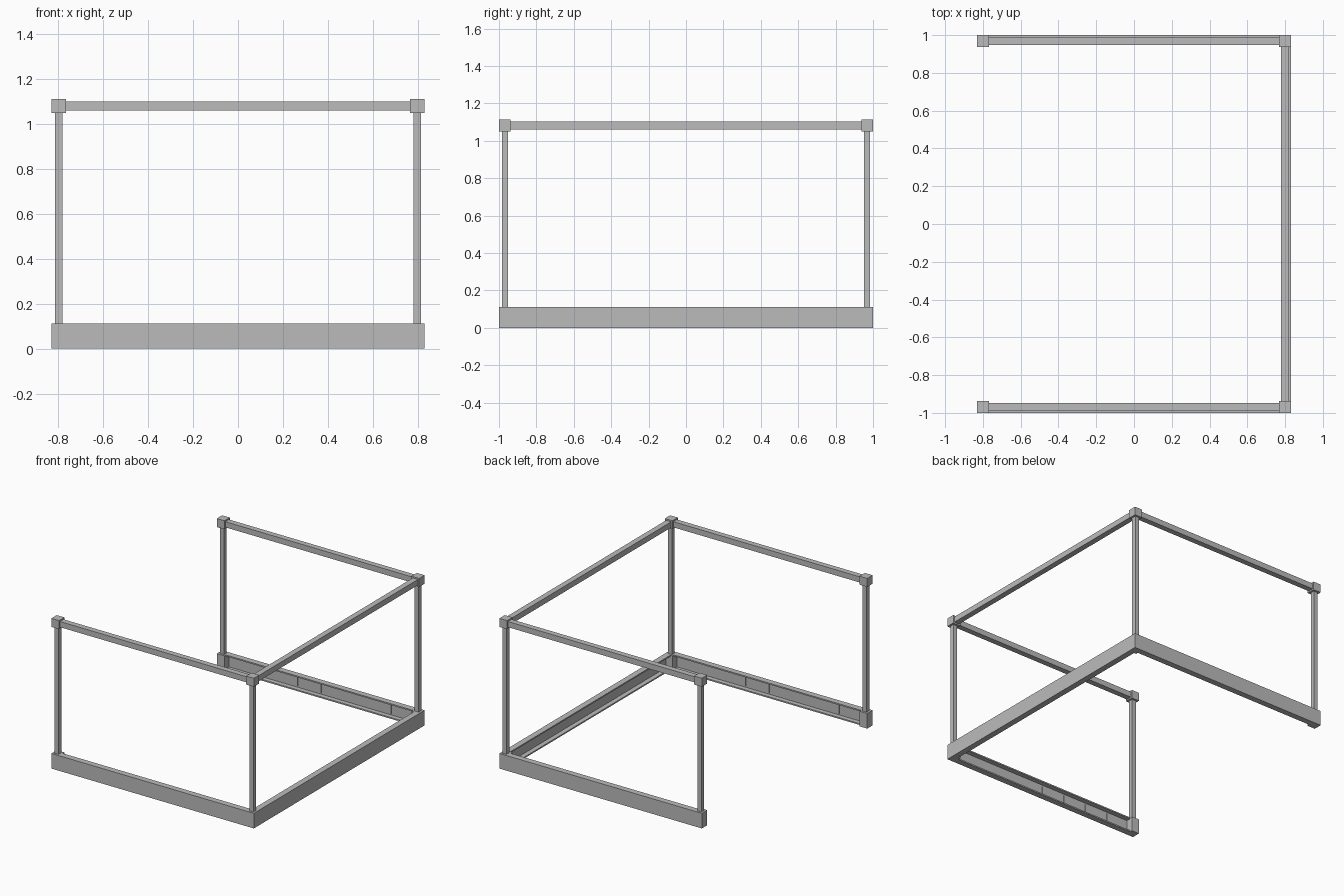
import bpy
from mathutils import Vector

if "Cube" in bpy.data.objects:
    bpy.data.objects.remove(bpy.data.objects["Cube"], do_unlink=True)

grey = bpy.data.materials.new("plain grey")
grey.use_nodes = True
colour = (0.5, 0.5, 0.5, 1)
grey.diffuse_color = colour
grey.node_tree.nodes["Principled BSDF"].inputs["Base Color"].default_value = colour

HX, HY = 0.83, 1.0          # outer half sizes
CUBE = 0.063                # corner block size
TOP, BASE = 1.113, 0.112    # overall height, base beam height
CX, CY = HX - CUBE / 2, HY - CUBE / 2
RAIL, POST = 0.042, 0.033
DEPTH, WALL = 0.045, 0.01   # channel depth and sheet thickness


def box(name, low, high):
    low, high = Vector(low), Vector(high)
    bpy.ops.mesh.primitive_cube_add(size=1, location=(low + high) / 2)
    part = bpy.context.object
    part.name = name
    part.scale = high - low
    bpy.ops.object.transform_apply(location=False, rotation=False, scale=True)
    part.data.materials.append(grey)
    return part


def centred(name, centre, size):
    c, s = Vector(centre), Vector(size) / 2
    return box(name, c - s, c + s)


# Corner posts with a cap block above and a foot block below
for sx, side in ((-1, "right"), (1, "left")):
    for sy, end in ((-1, "front"), (1, "back")):
        x, y = sx * CX, sy * CY
        label = f"{end}_{side}"
        centred(label + "_cap", (x, y, TOP - CUBE / 2), (CUBE,) * 3)
        centred(label + "_foot", (x, y, BASE / 2), (CUBE, CUBE, BASE))
        centred(label + "_post", (x, y, TOP / 2), (POST, POST, TOP - CUBE))

# Top rails on three sides
rail_z = TOP - CUBE / 2
for sy, end in ((-1, "front"), (1, "back")):
    centred(end + "_top_rail", (0, sy * CY, rail_z), (2 * CX, RAIL, RAIL))
centred("left_top_rail", (CX, 0, rail_z), (RAIL, 2 * CY, RAIL))


def channel(name, half, place):
    """Base beam: outer wall, two flanges and shallow plates on the inner face.
    place maps (along, depth from outside, z) to the model."""
    def piece(label, a0, a1, d0, d1, z0, z1):
        p, q = place(a0, d0, z0), place(a1, d1, z1)
        box(name + label, [min(v) for v in zip(p, q)], [max(v) for v in zip(p, q)])

    piece("_wall", -half, half, 0, WALL, 0, BASE)
    piece("_bottom_flange", -half, half, 0, DEPTH, 0, WALL)
    piece("_top_flange", -half, half, 0, DEPTH, BASE - WALL, BASE)
    inner, count = half - CUBE, 8
    step = 2 * inner / count
    for i in range(count):
        a = -inner + i * step
        piece(f"_plate_{i + 1}", a + WALL, a + step - WALL,
              WALL, WALL + 0.003, 2 * WALL, BASE - 2 * WALL)


channel("front_beam", HX, lambda a, d, z: (a, d - HY, z))
channel("back_beam", HX, lambda a, d, z: (a, HY - d, z))
channel("left_beam", HY, lambda a, d, z: (HX - d, a, z))
